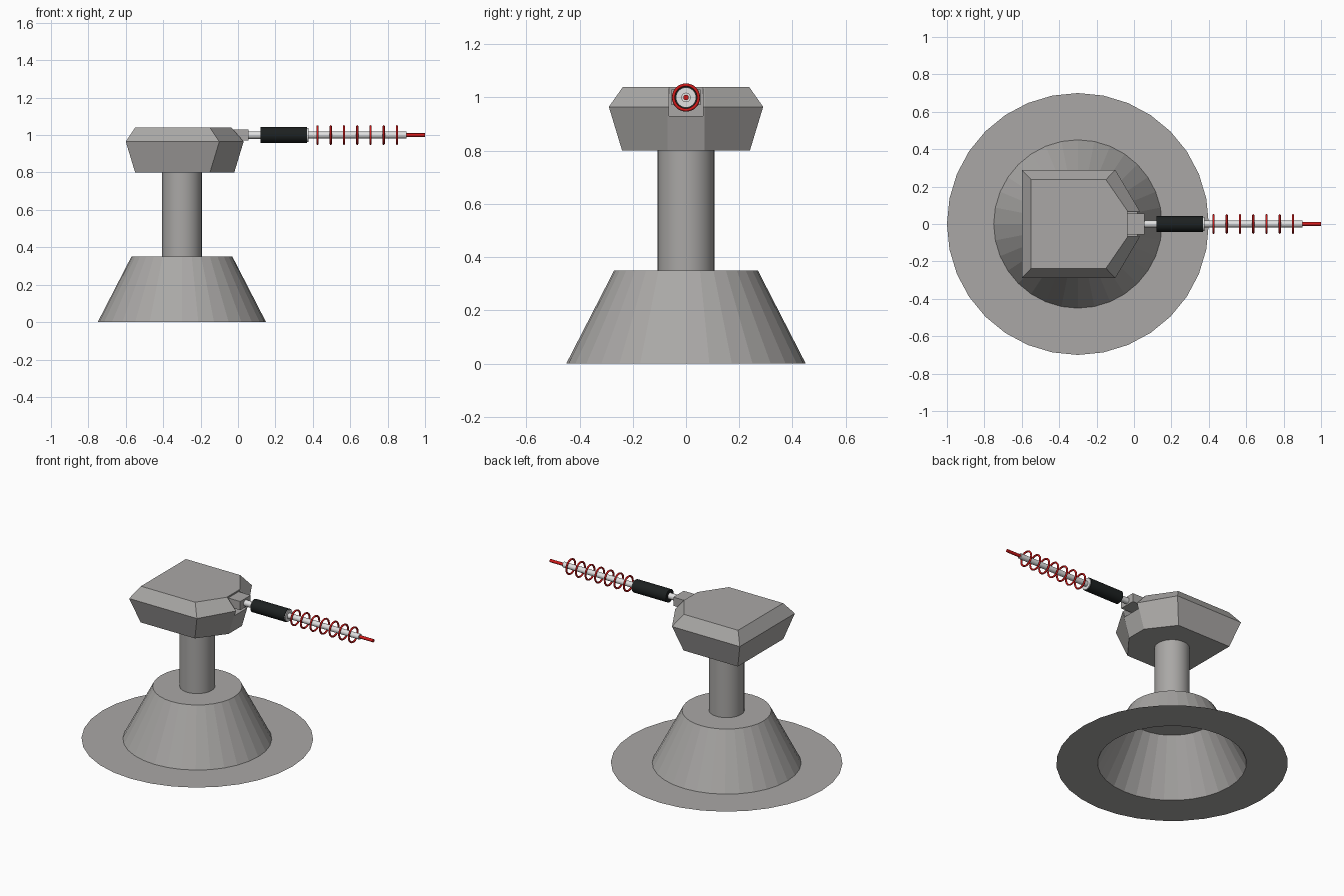
import bpy, bmesh, math
from mathutils import Matrix, Vector

if "Cube" in bpy.data.objects:
    bpy.data.objects.remove(bpy.data.objects["Cube"])

CX = -0.3          # axis of the pedestal
BZ = 1.0           # height of the barrel axis


def material(name, rgb):
    m = bpy.data.materials.new(name)
    m.diffuse_color = (*rgb, 1)
    m.use_nodes = True
    m.node_tree.nodes["Principled BSDF"].inputs["Base Color"].default_value = m.diffuse_color
    return m


GREY = material("warm_grey", (0.40, 0.39, 0.38))
SILVER = material("silver", (0.75, 0.75, 0.75))
BLACK = material("black", (0.012, 0.015, 0.015))
RED = material("red", (0.65, 0.01, 0.01))


def finish(bm, name, mat, smooth=False):
    bmesh.ops.recalc_face_normals(bm, faces=bm.faces)
    me = bpy.data.meshes.new(name)
    bm.to_mesh(me)
    bm.free()
    me.materials.append(mat)
    ob = bpy.data.objects.new(name, me)
    bpy.context.collection.objects.link(ob)
    if smooth:
        bpy.ops.object.select_all(action='DESELECT')
        ob.select_set(True)
        bpy.context.view_layer.objects.active = ob
        bpy.ops.object.shade_smooth_by_angle(angle=math.radians(35))
    return ob


def loft(name, loops, mat, cap_start=True, cap_end=True, smooth=False):
    """Skin a list of equally long vertex loops."""
    bm = bmesh.new()
    rings = [[bm.verts.new(p) for p in loop] for loop in loops]
    n = len(rings[0])
    for a, b in zip(rings, rings[1:]):
        for i in range(n):
            j = (i + 1) % n
            bm.faces.new((a[i], a[j], b[j], b[i]))
    if cap_start:
        bm.faces.new(rings[0])
    if cap_end:
        bm.faces.new(rings[-1])
    return finish(bm, name, mat, smooth)


def z_ring(r, z, n=32):
    return [(CX + r * math.cos(2 * math.pi * i / n), r * math.sin(2 * math.pi * i / n), z)
            for i in range(n)]


def x_ring(r, x, n=24):
    return [(x, r * math.cos(2 * math.pi * i / n), BZ + r * math.sin(2 * math.pi * i / n))
            for i in range(n)]


def rod(name, x0, x1, r, mat, n=24):
    return loft(name, [x_ring(r, x0, n), x_ring(r, x1, n)], mat, smooth=True)


# Pedestal: flat skirt, hollow cone with closed top, round post
loft("ground_skirt_and_cone", [z_ring(0.70, 0), z_ring(0.45, 0), z_ring(0.27, 0.35)],
     GREY, cap_start=False)
loft("post", [z_ring(0.107, 0.35), z_ring(0.107, 0.80)], GREY, smooth=True)


# Head: faceted housing narrowing to a blunt nose
def outline(back, shoulder, half, nose, z, nose_half=0.07):
    return [(back, -half, z), (shoulder, -half, z), (nose, -nose_half, z),
            (nose, nose_half, z), (shoulder, half, z), (back, half, z)]


head = loft("head", [outline(-0.55, -0.15, 0.24, -0.02, 0.80),
                     outline(-0.60, -0.10, 0.29, 0.03, 0.965),
                     outline(-0.55, -0.15, 0.237, -0.035, 1.04)], GREY)


def box(name, x0, x1, y, z0, z1, mat):
    bm = bmesh.new()
    bmesh.ops.create_cube(bm, size=1, matrix=Matrix.Translation(
        Vector(((x0 + x1) / 2, 0, (z0 + z1) / 2))) @ Matrix.Diagonal((x1 - x0, 2 * y, z1 - z0, 1)))
    return finish(bm, name, mat)


# Notch in the nose that holds the barrel mount
cutter = box("notch_cutter", -0.034, 0.2, 0.064, 0.93, 1.2, GREY)
cutter.hide_render = True
cutter.hide_set(True)
mod = head.modifiers.new("notch", 'BOOLEAN')
mod.object = cutter
mod.operation = 'DIFFERENCE'
mod.solver = 'EXACT'
box("barrel_mount", -0.036, 0.055, 0.055, 0.972, 1.03, GREY)

# Barrel
rod("barrel_root", 0.05, 0.12, 0.02, SILVER)
rod("black_sleeve", 0.12, 0.37, 0.042, BLACK)
rod("sleeve_cap", 0.368, 0.376, 0.038, SILVER)
rod("barrel_rod", 0.37, 0.90, 0.018, SILVER)
rod("red_tip", 0.90, 1.0, 0.010, RED, 12)

# Red rings around the rod
for k in range(7):
    bpy.ops.mesh.primitive_torus_add(
        major_segments=32, minor_segments=8, major_radius=0.047, minor_radius=0.006,
        location=(0.425 + k * 0.0708, 0, BZ), rotation=(0, math.pi / 2, 0))
    ring = bpy.context.object
    ring.name = f"barrel_ring_{k + 1}"
    ring.data.materials.append(RED)
    bpy.ops.object.shade_smooth_by_angle(angle=math.radians(60))
